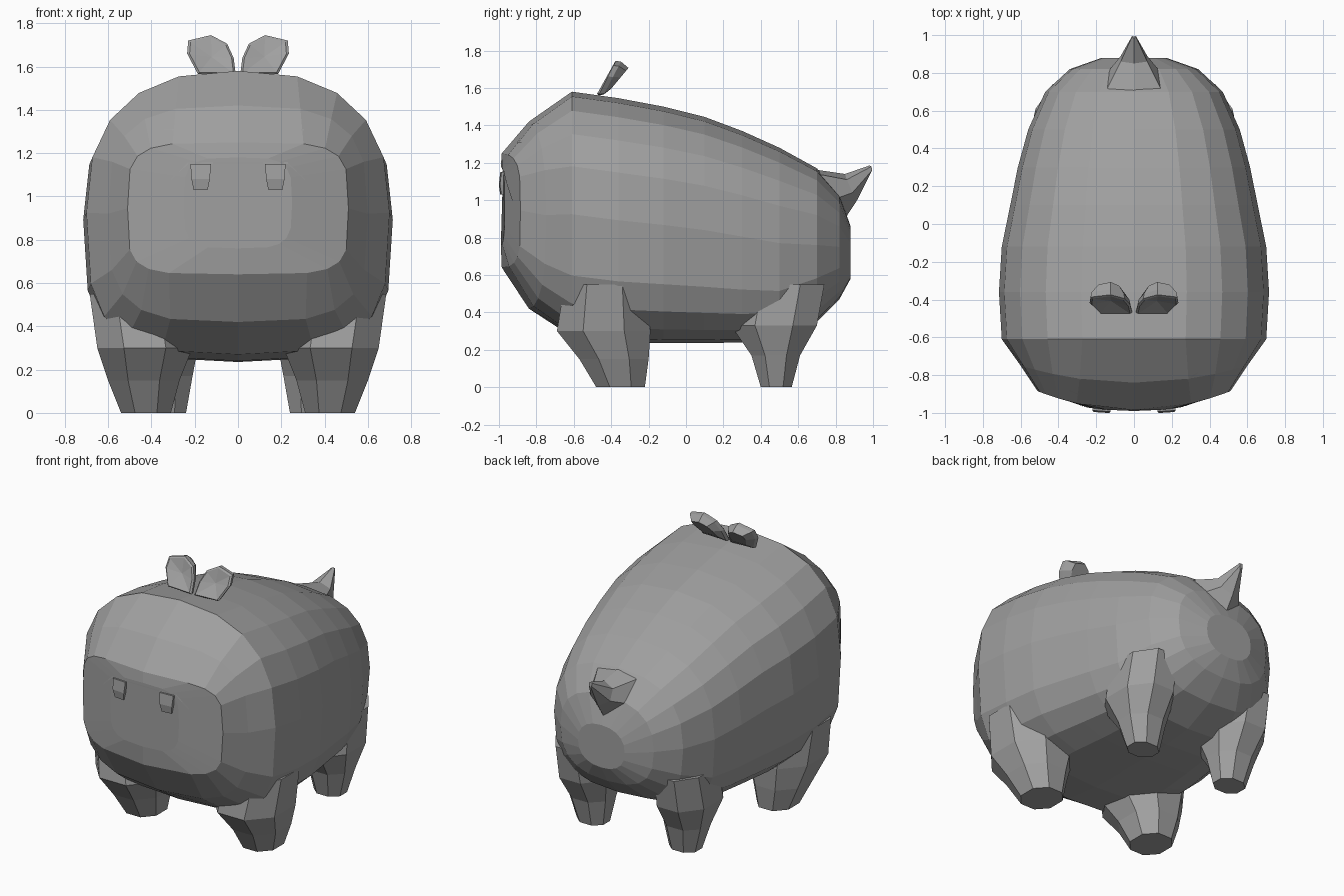
import bpy, bmesh, math
from mathutils import Vector
from mathutils.bvhtree import BVHTree

cube = bpy.data.objects.get("Cube")
if cube:
    bpy.data.objects.remove(cube)

grey = bpy.data.materials.new("plain grey")
grey.use_nodes = True
GREY = (0.35, 0.35, 0.35, 1)
grey.diffuse_color = GREY
grey.node_tree.nodes["Principled BSDF"].inputs["Base Color"].default_value = GREY


def finish(name, bm):
    """Turn a bmesh into a flat-shaded object."""
    bmesh.ops.recalc_face_normals(bm, faces=bm.faces)
    mesh = bpy.data.meshes.new(name)
    bm.to_mesh(mesh)
    bm.free()
    mesh.materials.append(grey)
    obj = bpy.data.objects.new(name, mesh)
    bpy.context.collection.objects.link(obj)
    return obj


def loft(name, rings, side=1, dish=None):
    """Skin matching rings; dish pokes the first cap and moves its centre."""
    bm = bmesh.new()
    loops = [[bm.verts.new((x * side, y, z)) for x, y, z in r] for r in rings]
    n = len(loops[0])
    for a, b in zip(loops, loops[1:]):
        for i in range(n):
            j = (i + 1) % n
            bm.faces.new((a[i], a[j], b[j], b[i]))
    first = bm.faces.new(loops[0])
    bm.faces.new(loops[-1])
    if dish is not None:
        poked = bmesh.ops.poke(bm, faces=[first])
        poked["verts"][0].co.y += dish
    return finish(name, bm)


# Body: rounded sections from the face to the rump
def section(y, width, top, bottom, power=2.5, low_power=3.4, bulge=0.0):
    mid = bottom + (top - bottom) * 0.5
    ring = []
    for i in range(20):
        a = math.tau * i / 20
        c, s = math.cos(a), math.sin(a)
        p = 2 / (power if s >= 0 else low_power)
        u = math.copysign(abs(c) ** p, c)
        v = math.copysign(abs(s) ** p, s)
        ring.append((width * u, y + bulge * abs(u) ** 2,
                     mid + v * (top - bottom) / 2))
    return ring


stations = [
    (-0.99, 0.25, 1.18, 0.76, 4, 4, 0.02),
    (-0.985, 0.51, 1.25, 0.64, 4.5, 5, 0.1),
    (-0.84, 0.60, 1.42, 0.42, 3.2, 3.6, 0.09),
    (-0.61, 0.70, 1.58, 0.27, 2.5, 3.4),
    (-0.36, 0.715, 1.545, 0.24),
    (-0.12, 0.70, 1.50, 0.235),
    (0.10, 0.655, 1.445, 0.235),
    (0.30, 0.615, 1.37, 0.24),
    (0.50, 0.56, 1.28, 0.26),
    (0.70, 0.47, 1.17, 0.35, 2.5, 2.8),
    (0.82, 0.34, 1.03, 0.47, 2.5, 2.6),
    (0.88, 0.17, 0.86, 0.58, 2.3, 2.3),
]
body = loft("body", [section(*s) for s in stations])
surface = BVHTree.FromPolygons([v.co for v in body.data.vertices],
                               [p.vertices for p in body.data.polygons])


# Legs: chamfered blocks that widen into the body
def slab(z, x0, x1, y0, y1):
    dx, dy = (x1 - x0) * 0.28, (y1 - y0) * 0.28
    return [(x0 + dx, y0, z), (x1 - dx, y0, z), (x1, y0 + dy, z), (x1, y1 - dy, z),
            (x1 - dx, y1, z), (x0 + dx, y1, z), (x0, y1 - dy, z), (x0, y0 + dy, z)]


front_leg = [slab(0, 0.31, 0.54, -0.48, -0.22),
             slab(0.15, 0.27, 0.60, -0.57, -0.2),
             slab(0.3, 0.21, 0.65, -0.69, -0.19),
             slab(0.55, 0.25, 0.685, -0.65, -0.22)]
back_leg = [slab(0, 0.24, 0.43, 0.4, 0.565),
            slab(0.17, 0.21, 0.48, 0.35, 0.61),
            slab(0.33, 0.18, 0.53, 0.24, 0.70),
            slab(0.55, 0.2, 0.52, 0.28, 0.74)]


# Ears: dished leaves leaning back
rim = [(0.01, 1.56), (0.02, 1.64), (0.05, 1.705), (0.125, 1.745),
       (0.23, 1.72), (0.235, 1.66), (0.185, 1.565)]


def ear_ring(scale, back):
    return [(0.12 + (x - 0.12) * scale, -0.475 + (z - 1.56) * 0.5 + back,
             1.65 + (z - 1.65) * scale) for x, z in rim]


ear = [ear_ring(0.9, 0), ear_ring(1, 0.008), ear_ring(0.95, 0.035), ear_ring(0.6, 0.075)]


# Teeth and painted-on creases follow the face surface
def on_face(x, z, lift=0.004):
    hit = surface.ray_cast(Vector((x, -3, z)), Vector((0, 1, 0)))[0]
    return (x, hit.y - lift, z)


def crease(name, points, width, side=1):
    bm = bmesh.new()
    for (xa, za), (xb, zb) in zip(points, points[1:]):
        for k in range(4):
            quad = []
            for t, dz in ((k, 0), (k + 1, 0), (k + 1, width), (k, width)):
                x, z = xa + (xb - xa) * t / 4, za + (zb - za) * t / 4
                quad.append(bm.verts.new(on_face(x * side, z + dz)))
            bm.faces.new(quad)
    bmesh.ops.remove_doubles(bm, verts=bm.verts, dist=0.0005)
    return finish(name, bm)


def tooth_ring(z, x0, x1, thick):
    y = -0.985
    return [(x0, y - thick, z), (x1, y - thick + 0.006, z), (x1, y + 0.04, z), (x0, y + 0.04, z)]


tooth = [tooth_ring(1.15, 0.125, 0.22, 0.008),
         tooth_ring(1.08, 0.13, 0.215, 0.016),
         tooth_ring(1.03, 0.14, 0.205, 0.008)]

for label, side in (("left", 1), ("right", -1)):
    loft(label + "_front_leg", front_leg, side)
    loft(label + "_back_leg", back_leg, side)
    loft(label + "_ear", ear, side, dish=0.025)
    loft(label + "_tooth", tooth, side)
    crease(label + "_eye", [(0.265, 1.325), (0.29, 1.305), (0.345, 1.305)], 0.006, side)
    crease(label + "_brow", [(0.27, 1.395), (0.29, 1.405), (0.335, 1.405)], 0.005, side)
crease("mouth_line", [(-0.39, 0.995), (-0.23, 1.15), (0.23, 1.15), (0.39, 0.995)], 0.008)


# Tail: pointed stub, mirrored half outlines
def mirrored(points):
    return points + [(-x, y, z) for x, y, z in reversed(points[1:-1])]


loft("tail", [
    mirrored([(0, 0.68, 1.165), (0.15, 0.70, 1.14), (0.16, 0.78, 1.0), (0, 0.83, 0.87)]),
    mirrored([(0, 0.85, 1.14), (0.07, 0.86, 1.11), (0.07, 0.89, 1.04), (0, 0.915, 1.0)]),
    mirrored([(0, 0.98, 1.185), (0.01, 0.992, 1.18), (0.01, 0.995, 1.16), (0, 0.985, 1.14)]),
])
